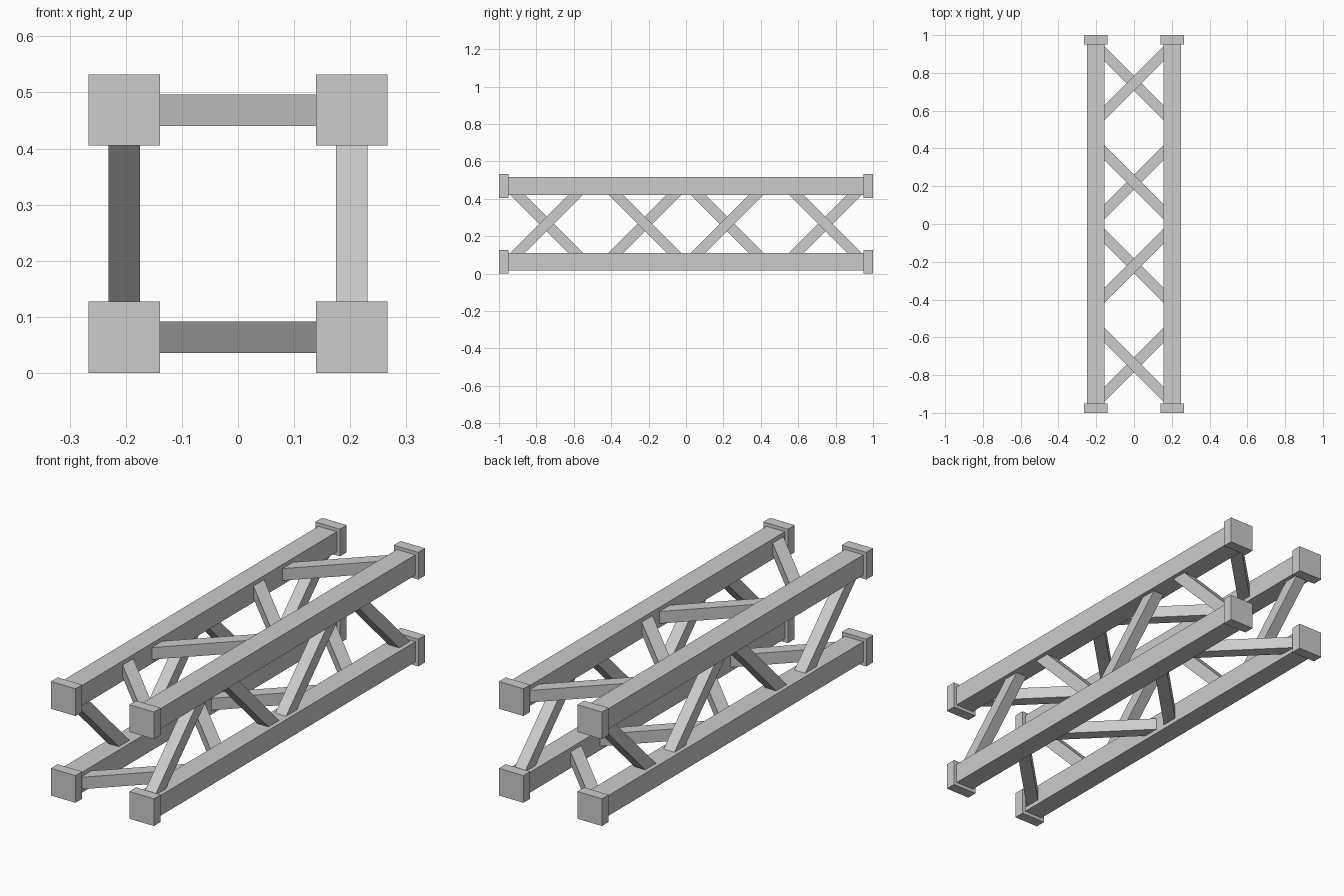
import bpy
import math

if "Cube" in bpy.data.objects:
    bpy.data.objects.remove(bpy.data.objects["Cube"])

# One grey metal for the whole truss
metal = bpy.data.materials.new("light_grey_metal")
metal.use_nodes = True
GREY = (0.6, 0.6, 0.6, 1)
metal.diffuse_color = GREY
metal.node_tree.nodes["Principled BSDF"].inputs["Base Color"].default_value = GREY

OFFSET = 0.2025          # chord distance from the truss axis
MID_Z = 0.266            # height of the truss axis
CHORD, CAP, CAP_DEPTH = 0.095, 0.127, 0.05
BRACE, BRACE_LENGTH = 0.056, 0.52
STATIONS = (-0.745, -0.22, 0.22, 0.745)


def box(name, location, size, rotation=(0, 0, 0)):
    bpy.ops.mesh.primitive_cube_add(size=1, location=location, rotation=rotation)
    obj = bpy.context.object
    obj.name = name
    obj.scale = size
    obj.data.materials.append(metal)
    return obj


# Four long chords with a square cap at each end
for x_name, sx in (("left", 1), ("right", -1)):
    for z_name, sz in (("upper", 1), ("lower", -1)):
        x, z = sx * OFFSET, MID_Z + sz * OFFSET
        box(f"{z_name}_{x_name}_chord", (x, 0, z), (CHORD, 2 - CAP_DEPTH, CHORD))
        for y_name, sy in (("front", -1), ("back", 1)):
            box(f"{z_name}_{x_name}_{y_name}_cap",
                (x, sy * (1 - CAP_DEPTH / 2), z), (CAP, CAP_DEPTH, CAP))

# Zigzag diagonal braces, mirrored between opposite faces of the truss
ANGLE = math.radians(45)
for i, y in enumerate(STATIONS):
    turn = ANGLE if i % 2 == 0 else -ANGLE
    size = (BRACE, BRACE_LENGTH, BRACE)
    for name, side in (("left", 1), ("right", -1)):
        box(f"{name}_brace_{i + 1}", (side * OFFSET, y, MID_Z), size,
            (side * turn, 0, 0))
    for name, side in (("top", 1), ("bottom", -1)):
        box(f"{name}_brace_{i + 1}", (0, y, MID_Z + side * OFFSET), size,
            (0, 0, side * turn))
